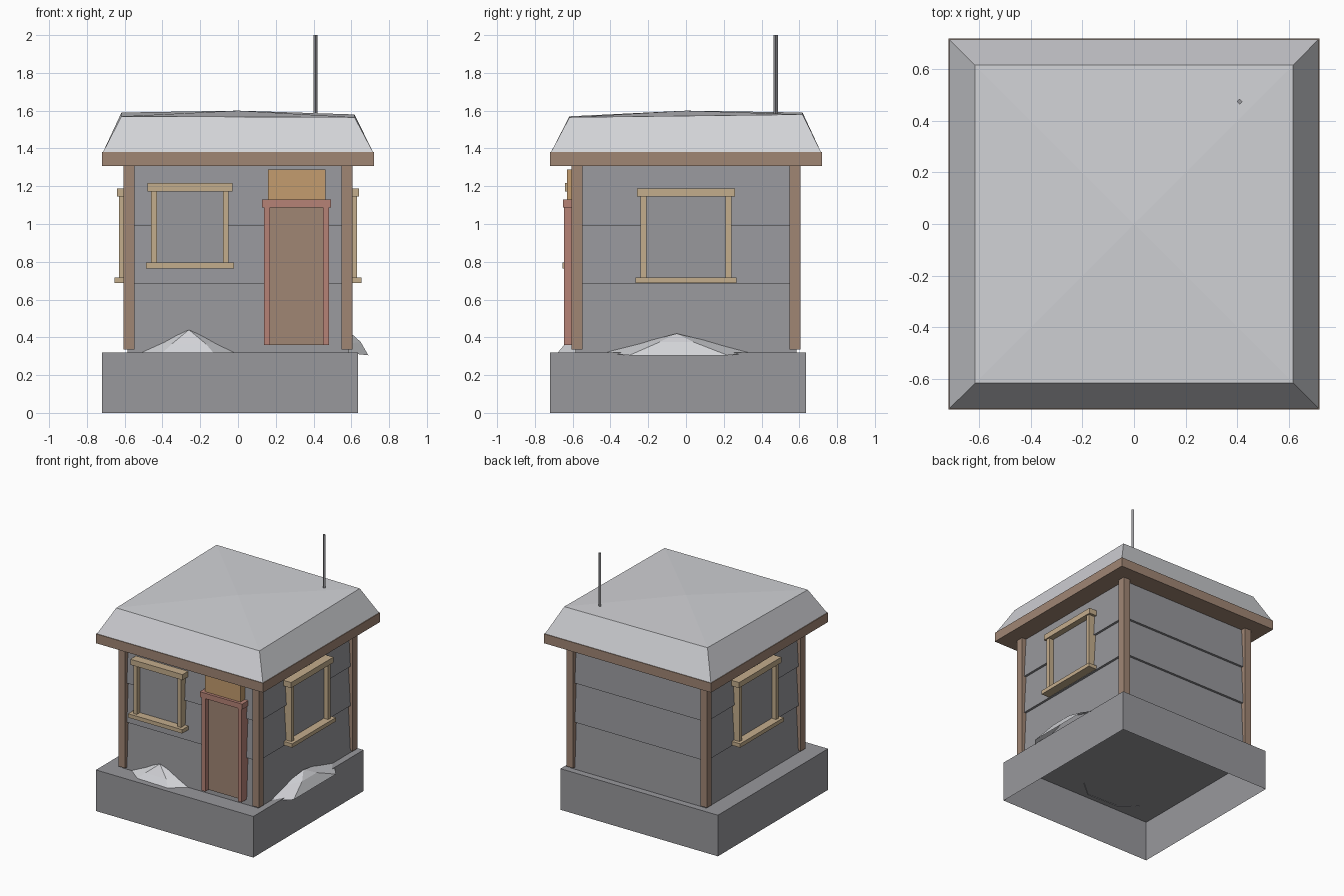
import bpy
import bmesh
from math import pi
from mathutils import Vector

old = bpy.data.objects.get("Cube")
if old:
    bpy.data.objects.remove(old, do_unlink=True)


def material(name, rgb):
    lin = [(c / 255 / 12.92 if c < 11 else ((c / 255 + 0.055) / 1.055) ** 2.4) for c in rgb]
    m = bpy.data.materials.new(name)
    m.use_nodes = True
    m.diffuse_color = (*lin, 1)
    bsdf = m.node_tree.nodes["Principled BSDF"]
    bsdf.inputs["Base Color"].default_value = (*lin, 1)
    bsdf.inputs["Roughness"].default_value = 0.8
    return m


GREY = material("wall grey", (152, 152, 156))
SNOW = material("snow", (210, 211, 215))
WOOD = material("brown wood", (160, 134, 116))
TRIM = material("pale wood", (196, 173, 140))
RED = material("red wood", (182, 130, 118))
SIGN = material("amber board", (196, 156, 110))


def finish(name, bm, mat, recalc=True):
    if recalc:
        bmesh.ops.recalc_face_normals(bm, faces=bm.faces)
    me = bpy.data.meshes.new(name)
    bm.to_mesh(me)
    bm.free()
    me.materials.append(mat)
    ob = bpy.data.objects.new(name, me)
    bpy.context.scene.collection.objects.link(ob)
    return ob


def box(name, mat, xs, ys, zs):
    """Box between two limits on each axis."""
    bm = bmesh.new()
    bmesh.ops.create_cube(bm, size=1)
    for v in bm.verts:
        v.co = Vector([(a + b) / 2 + c * (b - a) for c, (a, b) in zip(v.co, (xs, ys, zs))])
    return finish(name, bm, mat)


def square_loft(name, mat, rings, centre=0, cap=False):
    """Stack of squares, each given as (half width, height)."""
    bm = bmesh.new()
    loops = [[bm.verts.new((centre + sx * h, centre + sy * h, z))
              for sx, sy in ((-1, -1), (1, -1), (1, 1), (-1, 1))] for h, z in rings]
    for low, high in zip(loops, loops[1:]):
        for i in range(4):
            j = (i + 1) % 4
            bm.faces.new((low[i], low[j], high[j], high[i]))
    if cap:
        bm.faces.new(loops[-1])
    return finish(name, bm, mat, recalc=False)


# Plinth, open underneath
square_loft("plinth", GREY, [(0.678, 0), (0.678, 0.32)], centre=-0.042, cap=True)

# Lapped boards on all four walls
levels = (0.32, 0.685, 0.99, 1.31)
rings = []
for low, high in zip(levels, levels[1:]):
    rings += [(0.585, low), (0.567, high)]
square_loft("plank_walls", GREY, rings)

# Corner posts
for side, sx in (("right", -1), ("left", 1)):
    for end, sy in (("front", -1), ("back", 1)):
        box(f"{end}_{side}_post", WOOD, sorted((sx * 0.548, sx * 0.605)),
            sorted((sy * 0.548, sy * 0.605)), (0.335, 1.31))

# Eaves board and snow-covered roof
box("eaves", WOOD, (-0.72, 0.72), (-0.72, 0.72), (1.307, 1.38))
bm = bmesh.new()
corners = ((-1, -1, 1.57), (1, -1, 1.565), (1, 1, 1.58), (-1, 1, 1.59))
foot = [bm.verts.new((0.715 * x, 0.715 * y, 1.38)) for x, y, z in corners]
brow = [bm.verts.new((0.617 * x, 0.617 * y, z)) for x, y, z in corners]
apex = bm.verts.new((0, 0, 1.6))
for i in range(4):
    j = (i + 1) % 4
    bm.faces.new((foot[i], foot[j], brow[j], brow[i]))
    bm.faces.new((brow[i], brow[j], apex))
bm.faces.new(foot[::-1])
finish("snow_roof", bm, SNOW)

# Four-sided flue pipe
bpy.ops.mesh.primitive_cylinder_add(vertices=4, radius=0.011, depth=0.43,
                                    location=(0.41, 0.475, 1.785))
flue = bpy.context.object
flue.name = "flue_pipe"
flue.data.materials.append(GREY)


def window(name, centre, half, sill, head, angle):
    """Window on the front wall, swung round to another wall by angle."""
    l, r = centre - half, centre + half
    parts = [
        box(f"{name}_lintel", TRIM, (l - 0.02, r + 0.02), (-0.64, -0.56), (head, head + 0.043)),
        box(f"{name}_sill", TRIM, (l - 0.028, r + 0.028), (-0.655, -0.56), (sill - 0.03, sill)),
        box(f"{name}_pane", GREY, (l + 0.01, r - 0.01), (-0.592, -0.56), (sill, head)),
    ]
    for side, x in (("right", l), ("left", r - 0.03)):
        parts.append(box(f"{name}_{side}_jamb", TRIM, (x, x + 0.03), (-0.63, -0.56), (sill, head)))
    for p in parts:
        p.rotation_euler.z = angle


window("front_window", -0.255, 0.205, 0.795, 1.173, 0)
window("left_window", 0, 0.24, 0.718, 1.145, pi / 2)
window("right_window", 0, 0.24, 0.718, 1.145, -pi / 2)

# Door with its frame and the board above
box("door", WOOD, (0.16, 0.465), (-0.605, -0.56), (0.36, 1.1))
for side, x in (("right", 0.137), ("left", 0.45)):
    box(f"door_{side}_jamb", RED, (x, x + 0.033), (-0.645, -0.56), (0.36, 1.09))
box("door_lintel", RED, (0.127, 0.492), (-0.652, -0.56), (1.088, 1.13))
box("door_board", SIGN, (0.158, 0.462), (-0.63, -0.56), (1.13, 1.288))


def drift(name, outer, inner, peak):
    """Snow heap: outer and inner arcs of points rising to a peak."""
    bm = bmesh.new()
    out = [bm.verts.new(p) for p in outer]
    mid = [bm.verts.new(p) for p in inner]
    top = bm.verts.new(peak)
    for i in range(len(out) - 1):
        bm.faces.new((out[i], out[i + 1], mid[i + 1], mid[i]))
        bm.faces.new((mid[i], mid[i + 1], top))
    finish(name, bm, SNOW, recalc=False)


# Snow drifts against the front and left walls
drift("front_drift",
      [(-0.53, -0.57, 0.318), (-0.4, -0.67, 0.318), (-0.13, -0.68, 0.318), (0.0, -0.57, 0.318)],
      [(-0.4, -0.57, 0.375), (-0.35, -0.64, 0.365), (-0.17, -0.64, 0.365), (-0.12, -0.57, 0.375)],
      (-0.26, -0.59, 0.44))
drift("left_drift",
      [(0.57, -0.45, 0.318), (0.69, -0.3, 0.305), (0.69, 0.22, 0.305), (0.57, 0.36, 0.318)],
      [(0.57, -0.26, 0.365), (0.65, -0.14, 0.375), (0.65, 0.04, 0.375), (0.57, 0.18, 0.365)],
      (0.6, -0.05, 0.42))
